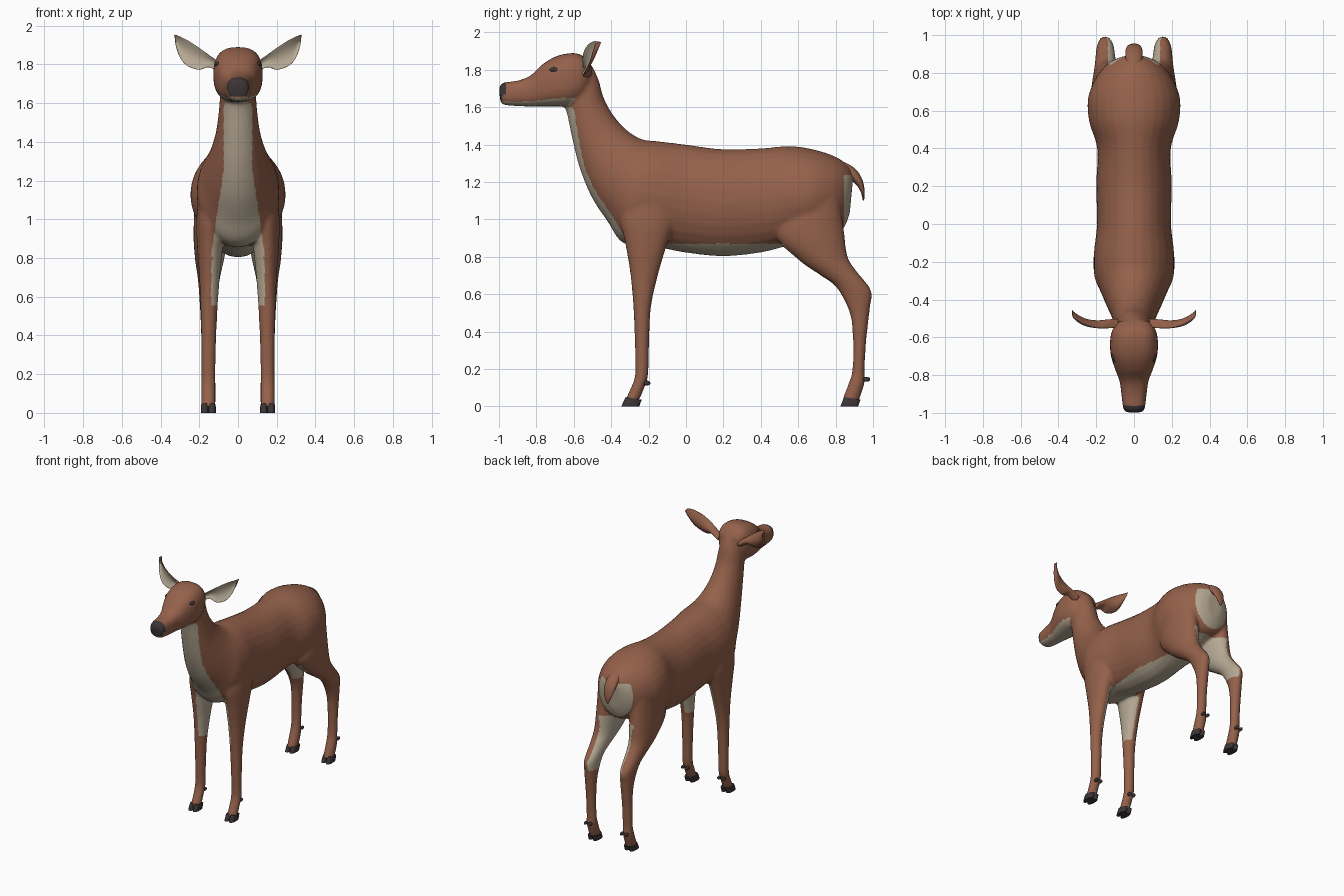
import bpy, bmesh, math
from mathutils import Vector

if "Cube" in bpy.data.objects:
    bpy.data.objects.remove(bpy.data.objects["Cube"])


def material(name, rgb):
    m = bpy.data.materials.new(name)
    m.use_nodes = True
    m.diffuse_color = (*rgb, 1)
    m.node_tree.nodes["Principled BSDF"].inputs["Base Color"].default_value = (*rgb, 1)
    return m


BROWN = material("brown_coat", (0.30, 0.12, 0.07))
CREAM = material("cream_fur", (0.46, 0.39, 0.29))
DARK = material("dark_horn", (0.045, 0.035, 0.037))
COAT = (BROWN, CREAM, DARK)


def spline(a, b, c, d, t):
    return [0.5 * (2*q + (r-p)*t + (2*p - 5*q + 4*r - s)*t*t + (3*q - p - 3*r + s)*t**3)
            for p, q, r, s in zip(a, b, c, d)]


def loft(bm, sections, place, axis, power=2.0, dish=0.0, sides=28, steps=5):
    """Skin of smooth rings; each section holds two edge points and a half width."""
    n, rows = len(sections), []
    for i in range(n - 1):
        quad = [sections[max(0, min(n - 1, i + k))] for k in (-1, 0, 1, 2)]
        rows += [spline(*quad, j / steps) for j in range(steps)]
    rows.append(sections[-1])
    rings = []
    for row in rows:
        p, q, w = place(row)
        ring = []
        for k in range(sides):
            a = math.tau * k / sides
            c, s = math.cos(a), math.sin(a)
            cu = math.copysign(abs(c) ** (2 / power), c)
            su = math.copysign(abs(s) ** (2 / power), s)
            co = (p + q) / 2 + (p - q) / 2 * cu + axis * (w * su + dish * s * s)
            ring.append(bm.verts.new(co))
        rings.append(ring)
    for r0, r1 in zip(rings, rings[1:]):
        for k in range(sides):
            bm.faces.new((r0[k], r0[k-1], r1[k-1], r1[k]))
    bm.faces.new(rings[0])
    bm.faces.new(rings[-1][::-1])
    bmesh.ops.recalc_face_normals(bm, faces=bm.faces)


X, Y = Vector((1, 0, 0)), Vector((0, 1, 0))


def in_side_plane(x):
    return lambda r: (Vector((x, r[0], r[1])), Vector((x, r[2], r[3])), r[4])


def limb(side):
    return lambda r: (Vector((side*r[5], r[0], r[1])), Vector((side*r[5], r[2], r[3])), r[4])


def finish(name, bm, mats):
    me = bpy.data.meshes.new(name)
    bm.to_mesh(me)
    bm.free()
    ob = bpy.data.objects.new(name, me)
    bpy.context.collection.objects.link(ob)
    for m in mats:
        me.materials.append(m)
    me.shade_smooth()
    return ob


# Sections: upper y z, lower y z, half width (limbs also x)
torso = [(.895, 1.24, .875, 1.03, .06), (.87, 1.285, .84, .95, .13), (.80, 1.335, .77, .92, .195),
         (.68, 1.375, .66, .88, .243), (.55, 1.392, .53, .855, .237), (.40, 1.38, .40, .823, .195),
         (.2, 1.375, .2, .803, .2), (0, 1.40, 0, .822, .196), (-.15, 1.418, -.15, .85, .212),
         (-.22, 1.425, -.33, .87, .21), (-.27, 1.445, -.42, .99, .18), (-.33, 1.49, -.505, 1.12, .147),
         (-.39, 1.56, -.57, 1.28, .117), (-.44, 1.65, -.61, 1.44, .1), (-.465, 1.74, -.635, 1.56, .092),
         (-.5, 1.82, -.66, 1.64, .085)]
head = [(-1.0, 1.70, -.995, 1.65, .036), (-.98, 1.73, -.98, 1.615, .056), (-.9, 1.742, -.9, 1.606, .067),
        (-.83, 1.77, -.83, 1.604, .077), (-.77, 1.827, -.77, 1.604, .10), (-.70, 1.87, -.69, 1.604, .123),
        (-.62, 1.889, -.62, 1.61, .127), (-.56, 1.88, -.56, 1.64, .115), (-.51, 1.83, -.53, 1.68, .085)]
hind_leg = [(.54, 1.12, .82, 1.15, .08, .14), (.48, .92, .845, .94, .09, .14), (.60, .785, .865, .80, .075, .147),
            (.72, .70, .915, .72, .06, .15), (.805, .635, .99, .62, .05, .152), (.875, .50, .983, .52, .043, .152),
            (.892, .36, .965, .36, .037, .153), (.89, .2, .955, .2, .036, .153), (.868, .12, .957, .135, .038, .153),
            (.84, .05, .935, .06, .037, .153), (.835, .03, .925, .03, .036, .153)]
fore_leg = [(-.33, 1.15, -.07, 1.15, .06, .14), (-.35, 1.0, -.06, 1.0, .07, .145), (-.325, .87, -.10, .87, .067, .145),
            (-.297, .70, -.15, .70, .053, .147), (-.28, .5, -.188, .52, .043, .15), (-.273, .3, -.198, .3, .037, .152),
            (-.273, .165, -.202, .17, .037, .153), (-.3, .09, -.222, .1, .036, .153),
            (-.322, .04, -.245, .045, .036, .153), (-.325, .03, -.25, .03, .036, .153)]

# Body fused from torso, head and legs
bm = bmesh.new()
loft(bm, torso, in_side_plane(0), X)
loft(bm, head, in_side_plane(0), X, power=2.6)
for side in (1, -1):
    for leg in (hind_leg, fore_leg):
        loft(bm, leg, limb(side), X)
shell = finish("body_shell", bm, COAT)
remesh = shell.modifiers.new("fuse", 'REMESH')
remesh.mode = 'VOXEL'
remesh.voxel_size = 0.011
soft = shell.modifiers.new("soften", 'SMOOTH')
soft.factor, soft.iterations = 0.5, 6
fused = bpy.data.meshes.new_from_object(shell.evaluated_get(bpy.context.evaluated_depsgraph_get()))
bpy.data.objects.remove(shell)
body = bpy.data.objects.new("body", fused)
bpy.context.collection.objects.link(body)
fused.materials.clear()
for m in COAT:
    fused.materials.append(m)


def coat_index(c, n):
    x, y, z = abs(c.x), c.y, c.z
    inward = -n.x if c.x > 0 else n.x
    if y < -.962 and z > 1.635 and x < .03 + (z - 1.6) * .4:
        return 2                                   # nose
    if z > 1.595 and y < -.5:
        return 1 if n.z < -.55 and z < 1.65 else 0  # chin
    if y < -.3 and z > .82 and n.y < -.1:           # throat and chest
        return int(x < .074 + max(0, 1.25 - z) * .15)
    if y > .5 and z > .93:                          # rump patch
        return int(y > .845 and z < 1.24 and x < .18)
    if z < .87 and n.z < -.45 and x < .17 and -.33 < y < .6:
        return 1                                   # belly
    if .56 < z < .93 and x < .15:                   # inner legs
        return int(inward > .25 or (y > .7 and n.y > .3 and x < .06 + (z - .56) * .25))
    return 0


for p in fused.polygons:
    p.material_index = coat_index(p.center, p.normal)
fused.shade_smooth()

# Tail
bm = bmesh.new()
loft(bm, [(.82, 1.32, .82, 1.24, .04), (.90, 1.275, .87, 1.22, .046), (.942, 1.215, .91, 1.185, .043),
          (.955, 1.15, .933, 1.15, .03), (.952, 1.10, .946, 1.10, .008)], in_side_plane(0), X)
finish("tail", bm, [BROWN])

# Ears: upper x z, lower x z, depth, half thickness
ear = [(.08, 1.80, .09, 1.755, -.545, .016), (.14, 1.842, .15, 1.785, -.55, .016), (.19, 1.878, .20, 1.772, -.55, .012),
       (.24, 1.912, .258, 1.79, -.54, .009), (.285, 1.937, .297, 1.83, -.52, .008),
       (.315, 1.95, .32, 1.89, -.5, .006), (.327, 1.953, .327, 1.94, -.485, .003)]


def ear_place(side):
    return lambda r: (Vector((side*r[0], r[4], r[1])), Vector((side*r[2], r[4], r[3])), r[5])


def blob(name, at, size, mat):
    bm = bmesh.new()
    bmesh.ops.create_uvsphere(bm, u_segments=16, v_segments=10, radius=1)
    bmesh.ops.scale(bm, vec=size, verts=bm.verts)
    bmesh.ops.translate(bm, vec=at, verts=bm.verts)
    return finish(name, bm, [mat])


for side, label in ((1, "left"), (-1, "right")):
    bm = bmesh.new()
    loft(bm, ear, ear_place(side), Y, dish=.028)
    bm.normal_update()
    for f in bm.faces:
        f.material_index = int(f.normal.y < -.25)
    finish(label + "_ear", bm, [BROWN, CREAM])

    blob(label + "_eye", (side * .101, -.70, 1.80), (.018, .03, .015), DARK)

    # Cloven hooves and dewclaws
    for leg, toe_y, claw in (("hind", .835, (.965, .145)), ("fore", -.335, (-.21, .125))):
        for i, off in enumerate((-.019, .019)):
            bm = bmesh.new()
            x = side * .153 + off
            loft(bm, [(toe_y + .012, .05, toe_y + .098, .036, .018), (toe_y, .025, toe_y + .092, .02, .02),
                      (toe_y - .01, 0, toe_y + .085, 0, .02)], in_side_plane(x), X, power=2.4, sides=16)
            ob = finish(f"{label}_{leg}_hoof_{i + 1}", bm, [DARK])
            ob.data.set_sharp_from_angle(angle=math.radians(50))
            blob(f"{label}_{leg}_dewclaw_{i + 1}", (x, *claw), (.011, .02, .013), DARK)
